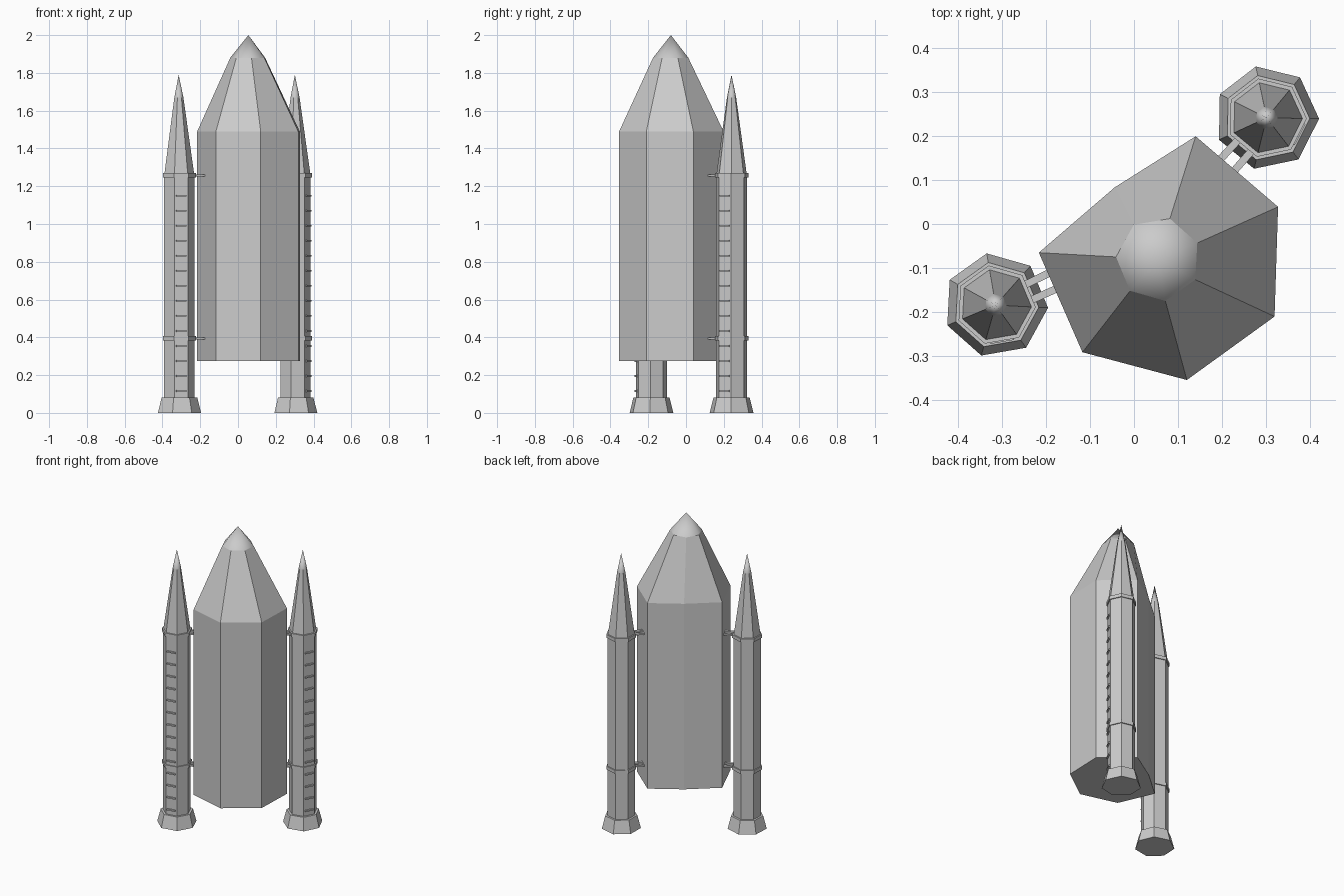
import bpy, bmesh, math
from mathutils import Vector, Matrix

if "Cube" in bpy.data.objects:
    bpy.data.objects.remove(bpy.data.objects["Cube"])

def finish(bm, name):
    bmesh.ops.recalc_face_normals(bm, faces=bm.faces)
    me = bpy.data.meshes.new(name)
    bm.to_mesh(me)
    bm.free()
    ob = bpy.data.objects.new(name, me)
    bpy.context.collection.objects.link(ob)
    return ob

def loft(name, rings, tip=None):
    """Skin a stack of equal-length rings; close with caps or a pointed, smooth tip."""
    bm = bmesh.new()
    vs = [[bm.verts.new(p) for p in r] for r in rings]
    n = len(vs[0])
    bm.faces.new(vs[0])
    for a, b in zip(vs, vs[1:]):
        for i in range(n):
            j = (i + 1) % n
            bm.faces.new((a[i], a[j], b[j], b[i]))
    if tip:
        t = bm.verts.new(tip)
        for i in range(n):
            bm.faces.new((vs[-1][i], vs[-1][(i + 1) % n], t)).smooth = True
        for e in bm.edges:
            e.smooth = t in e.verts
    else:
        bm.faces.new(vs[-1])
    return finish(bm, name)

def ring(c, r, z, phase):
    return [(c[0] + r * math.cos(phase + math.tau * i / 7),
             c[1] + r * math.sin(phase + math.tau * i / 7), z) for i in range(7)]

def add_bar(bm, a, b, w, h):
    """Box running horizontally from a to b."""
    a, b = Vector(a), Vector(b)
    d = b - a
    m = (Matrix.Translation((a + b) / 2) @ Matrix.Rotation(math.atan2(d.y, d.x), 4, 'Z')
         @ Matrix.Diagonal((d.length, w, h, 1)))
    bmesh.ops.create_cube(bm, size=1, matrix=m)

# Main tank: seven-sided section with one flattened back corner
section = [(.14, .199), (-.044, .083), (-.216, -.065), (-.117, -.291),
           (.12, -.354), (.319, -.21), (.327, .039)]
axis = (.055, -.08)
loft("main_tank",
     [[(x, y, z) for x, y in section] for z in (.275, 1.49)]
     + [ring(axis, .096, 1.88, math.radians(74))], (*axis, 2.0))

# Two side boosters: centre, turn, ladder face angle, strut ends
boosters = [
    ("right", (.301, .241), math.radians(-1), -math.pi / 7,
     [((.25, .206), (.197, .148)), ((.28, .181), (.225, .118))]),
    ("left", (-.314, -.184), math.radians(-3), -3 * math.pi / 7,
     [((-.262, -.145), (-.19, -.11)), ((-.25, -.18), (-.178, -.148))]),
]
for side, c, ph, face, struts in boosters:
    # Body with pointed nose
    loft(side + "_booster",
         [ring(c, r, z, ph) for r, z in ((.084, .07), (.084, 1.255), (.082, 1.265), (.025, 1.67))],
         (*c, 1.79))
    # Flared nozzle
    loft(side + "_nozzle", [ring(c, .119, 0, ph), ring(c, .098, .082, ph)])
    # Bands and the paired struts to the tank
    for label, z in (("lower", .395), ("upper", 1.258)):
        loft(f"{side}_{label}_band", [ring(c, .091, z - .011, ph), ring(c, .091, z + .011, ph)])
        bm = bmesh.new()
        for a, b in struts:
            add_bar(bm, (*a, z - .001), (*b, z - .001), .017, .01)
        finish(bm, f"{side}_{label}_struts")
    # Ladder rungs on one face
    ang = face + ph
    normal = Vector((math.cos(ang), math.sin(ang), 0))
    along = Vector((-normal.y, normal.x, 0)) * .027
    bm = bmesh.new()
    for i in range(14):
        p = Vector((*c, .116 + i * .0795)) + normal * .079
        add_bar(bm, p - along, p + along, .012, .009)
    finish(bm, side + "_ladder_rungs")
